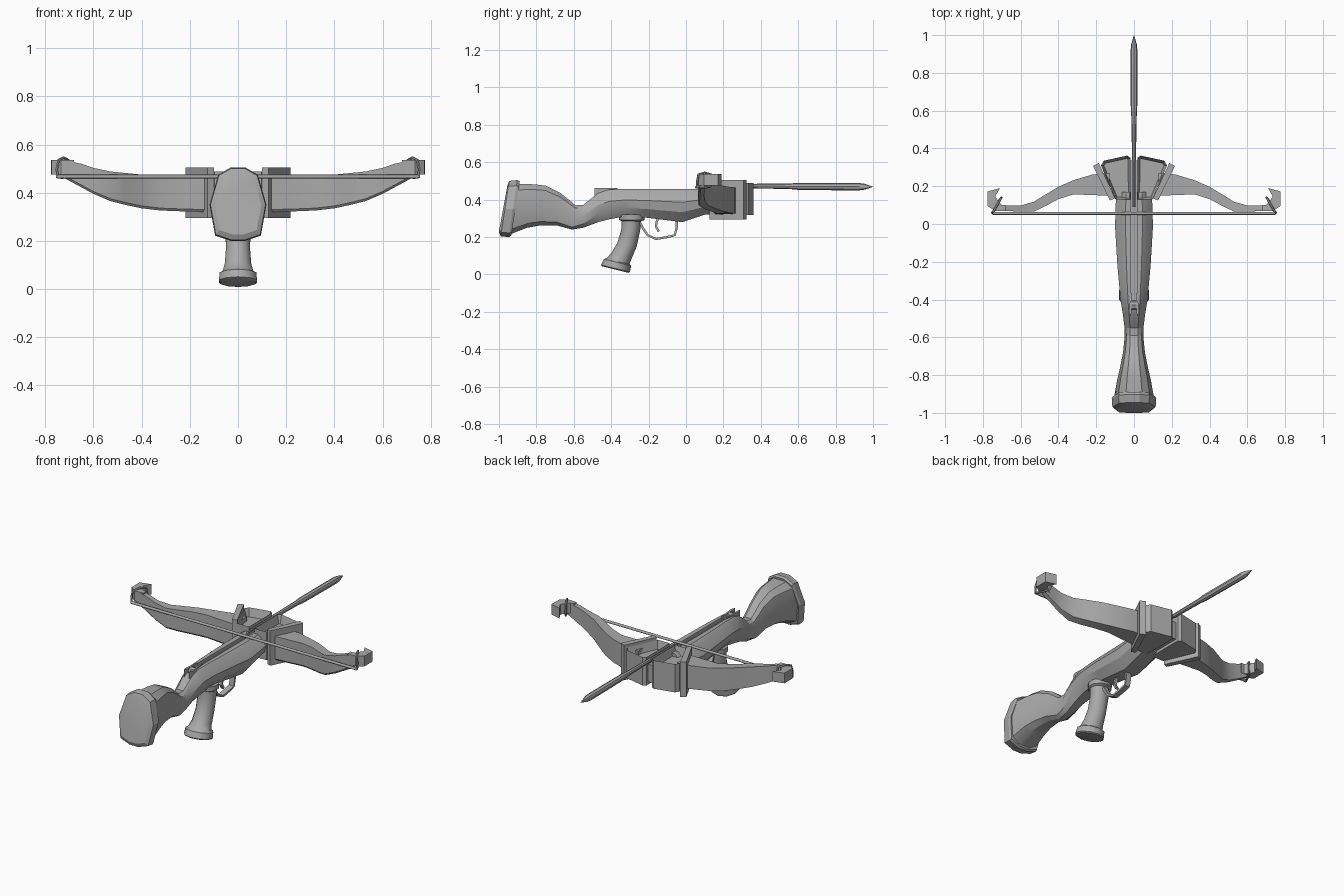
import bpy, bmesh, math
from mathutils import Vector

if "Cube" in bpy.data.objects:
    bpy.data.objects.remove(bpy.data.objects["Cube"])

grey = bpy.data.materials.new("plain grey")
grey.diffuse_color = (0.4, 0.4, 0.4, 1)
grey.use_nodes = True
grey.node_tree.nodes["Principled BSDF"].inputs["Base Color"].default_value = grey.diffuse_color


def finish(ob, angle=32, mirror=False):
    if mirror:
        m = ob.modifiers.new("mirror", 'MIRROR')
        m.use_axis[0] = True
    bpy.ops.object.select_all(action='DESELECT')
    ob.select_set(True)
    bpy.context.view_layer.objects.active = ob
    if mirror:
        bpy.ops.object.modifier_apply(modifier="mirror")
    bpy.ops.object.shade_smooth_by_angle(angle=math.radians(angle))
    return ob


def add_bmesh(name, bm, **kw):
    bmesh.ops.recalc_face_normals(bm, faces=bm.faces)
    me = bpy.data.meshes.new(name)
    bm.to_mesh(me)
    bm.free()
    me.materials.append(grey)
    ob = bpy.data.objects.new(name, me)
    bpy.context.collection.objects.link(ob)
    return finish(ob, **kw)


def loft(name, rings, **kw):
    """Skin a list of equal-length rings and cap both ends."""
    bm = bmesh.new()
    vs = [[bm.verts.new(p) for p in r] for r in rings]
    n = len(vs[0])
    for a, b in zip(vs, vs[1:]):
        for i in range(n):
            j = (i + 1) % n
            bm.faces.new((a[i], a[j], b[j], b[i]))
    bm.faces.new(vs[0])
    bm.faces.new(vs[-1])
    return add_bmesh(name, bm, **kw)


def prism(name, pts, z0, z1, **kw):
    return loft(name, [[(x, y, z) for x, y in pts] for z in (z0, z1)], **kw)


def tube(name, pts, r, closed=False, res=1):
    cu = bpy.data.curves.new(name, 'CURVE')
    cu.dimensions = '3D'
    cu.bevel_depth = r
    cu.bevel_resolution = res
    cu.use_fill_caps = True
    s = cu.splines.new('POLY')
    s.points.add(len(pts) - 1)
    for p, c in zip(s.points, pts):
        p.co = (*c, 1)
    s.use_cyclic_u = closed
    cu.materials.append(grey)
    ob = bpy.data.objects.new(name, cu)
    bpy.context.collection.objects.link(ob)
    bpy.ops.object.select_all(action='DESELECT')
    ob.select_set(True)
    bpy.context.view_layer.objects.active = ob
    bpy.ops.object.convert(target='MESH')
    return finish(bpy.context.object, 50)


def mirrored(half):
    """Close a right-hand half outline (x, z) across x = 0."""
    return half + [(-x, z) for x, z in reversed(half)]


# Stock: y, top z, bottom z, half width, forward lean of the top
REAR = mirrored([(0.4, 1), (0.78, 0.88), (1, 0.5), (0.8, 0.1), (0.35, 0)])
BODY = mirrored([(0.45, 1), (0.62, 0.92), (1, 0.6), (0.9, 0.3), (0.45, 0)])
stations = [(-0.94, .485, .215, .105, .05), (-0.85, .482, .25, .09, .04),
            (-0.78, .475, .262, .075, .03), (-0.69, .435, .262, .058, .02),
            (-0.61, .37, .24, .05, .02), (-0.55, .372, .25, .05, 0),
            (-0.47, .435, .28, .06, 0), (-0.41, .455, .295, .07, 0),
            (-0.33, .457, .31, .078, 0), (-0.22, .457, .305, .088, 0),
            (-0.02, .457, .28, .1, 0), (0.1, .457, .32, .098, 0),
            (0.17, .457, .325, .09, 0)]
rings = []
for y, zt, zb, w, lean in stations:
    t = min(1, max(0, (y + 0.6) / 0.15))
    ring = []
    for (ax, az), (bx, bz) in zip(REAR, BODY):
        x, z = ax + (bx - ax) * t, az + (bz - az) * t
        ring.append((x * w, y + lean * z, zb + z * (zt - zb)))
    rings.append(ring)
stock = loft("stock", rings, angle=28)

# Bolt groove cut along the top of the stock
cutter = prism("groove_cutter", [(-.015, -.46), (.015, -.46), (.015, .4), (-.015, .4)], .435, .6)
cutter.hide_render = True
mod = stock.modifiers.new("groove", 'BOOLEAN')
mod.operation = 'DIFFERENCE'
mod.object = cutter
bpy.context.view_layer.objects.active = stock
bpy.ops.object.modifier_apply(modifier="groove")
bpy.data.objects.remove(cutter)

# Butt plate with chamfered rear face
BUTT = mirrored([(.03, .155), (.082, .125), (.118, 0), (.095, -.128), (.03, -.15)])
loft("butt_plate", [[(x * s, y + z * .15, .35 + z * s) for x, z in BUTT]
                    for y, s in ((-.978, .82), (-.968, .97), (-.925, 1), (-.912, .95))], angle=20)

# String catch at the rear of the groove
for s in (-1, 1):
    prism("catch_cheek", [(s * .010, -.365), (s * .018, -.365), (s * .027, -.47), (s * .018, -.49), (s * .014, -.47)],
          .42, .463)
loft("catch_nut", [[(x, -.43 + .025 * math.cos(a), .443 + .02 * math.sin(a))
                    for a in [i * math.pi / 4 for i in range(8)]] for x in (-.014, .014)])

# Pistol grip: centre y, z, half depth, half width
grip = [(-.29, .32, .068, .066), (-.29, .292, .068, .066), (-.292, .285, .052, .056),
        (-.295, .24, .05, .054), (-.315, .16, .052, .053), (-.345, .1, .055, .058),
        (-.365, .07, .062, .067), (-.366, .064, .073, .08), (-.377, .032, .077, .083), (-.378, .026, .07, .076)]
rings = []
for cy, cz, d, w in grip:
    tilt = 0.25 * min(1, max(0, (.3 - cz) / .2))
    rings.append([(w * math.cos(a), cy + d * math.sin(a), cz - tilt * d * math.sin(a))
                  for a in [(i + .5) * math.pi / 5 for i in range(10)]])
loft("grip", rings, angle=40)

# Trigger guard and trigger as flat ribbons in the side plane
def ribbon(name, path, thick, w):
    rings = []
    for i, (y, z) in enumerate(path):
        a, b = path[max(i - 1, 0)], path[min(i + 1, len(path) - 1)]
        d = Vector((b[0] - a[0], b[1] - a[1])).normalized()
        ny, nz = -d.y * thick, d.x * thick
        rings.append([(w, y + ny, z + nz), (-w, y + ny, z + nz), (-w, y - ny, z - nz), (w, y - ny, z - nz)])
    return loft(name, rings)

ribbon("trigger_guard", [(-.25, .285), (-.232, .25), (-.205, .21), (-.16, .19), (-.1, .2),
                         (-.06, .21), (-.05, .25), (-.05, .3)], .006, .016)
ribbon("trigger", [(-.145, .31), (-.158, .28), (-.16, .255), (-.145, .23)], .006, .009)

# Head blocks with recessed tops
bm = bmesh.new()
pts = [(.018, .13), (.018, .35), (.036, .362), (.16, .335), (.175, .31), (.098, .13)]
low = [bm.verts.new((x, y, .318)) for x, y in pts]
top = [bm.verts.new((x, y, .488)) for x, y in pts]
for i in range(6):
    bm.faces.new((low[i], low[(i + 1) % 6], top[(i + 1) % 6], top[i]))
bm.faces.new(low)
lid = bm.faces.new(top)
bmesh.ops.recalc_face_normals(bm, faces=bm.faces)
bmesh.ops.inset_region(bm, faces=[lid], thickness=.016)
bmesh.ops.translate(bm, verts=list(lid.verts), vec=(0, 0, -.05))
add_bmesh("head_block", bm, mirror=True)
prism("head_core", [(-.03, .12), (.03, .12), (.03, .335), (-.03, .335)], .335, .44)

# Slanted limb brackets
prism("limb_bracket", [(.1, .136), (.127, .125), (.217, .307), (.187, .323)], .294, .504, mirror=True)

# Bow limbs: x, front y, back y, top z, bottom z
limb = [(.13, .27, .15, .465, .32), (.22, .262, .153, .466, .322), (.32, .232, .157, .468, .326),
        (.4, .197, .132, .475, .335), (.47, .155, .094, .482, .35), (.53, .118, .066, .488, .365),
        (.6, .098, .065, .503, .395), (.65, .097, .068, .52, .422), (.72, .1, .07, .535, .46)]
loft("bow_limb", [[(x, a, zt), (x, a, zb + .004), (x, b + .008, zb), (x, b, zb + .01), (x, b, zt)]
                  for x, a, b, zt, zb in limb], mirror=True, angle=30)

# Forward-curling limb tips
prism("limb_tip", [(.68, .07), (.735, .068), (.775, .095), (.776, .172), (.71, .19),
                   (.735, .145), (.7, .1), (.68, .1)], .475, .536, mirror=True)

# String and its end loops
tube("bow_string", [(-.75, .056, .467), (.75, .056, .467)], .008, res=2)
for s in (-1, 1):
    tube("string_loop", [(s * x, y, z) for x, y, z in (
        (.75, .057, .465), (.752, .06, .5), (.745, .066, .535), (.725, .1, .545),
        (.705, .135, .535), (.702, .14, .5), (.71, .13, .47), (.73, .095, .462))], .006, closed=True)

# Bolt: y, radius
bolt = [(.09, .008), (.33, .009), (.345, .012), (.56, .015), (.6, .019), (.8, .02), (.92, .02), (.95, .017), (1.0, .001)]
loft("bolt", [[(r * .9 * math.cos(a), y, .475 - .006 * y + r * math.sin(a))
               for a in [i * math.pi / 4 for i in range(8)]] for y, r in bolt], angle=40)
